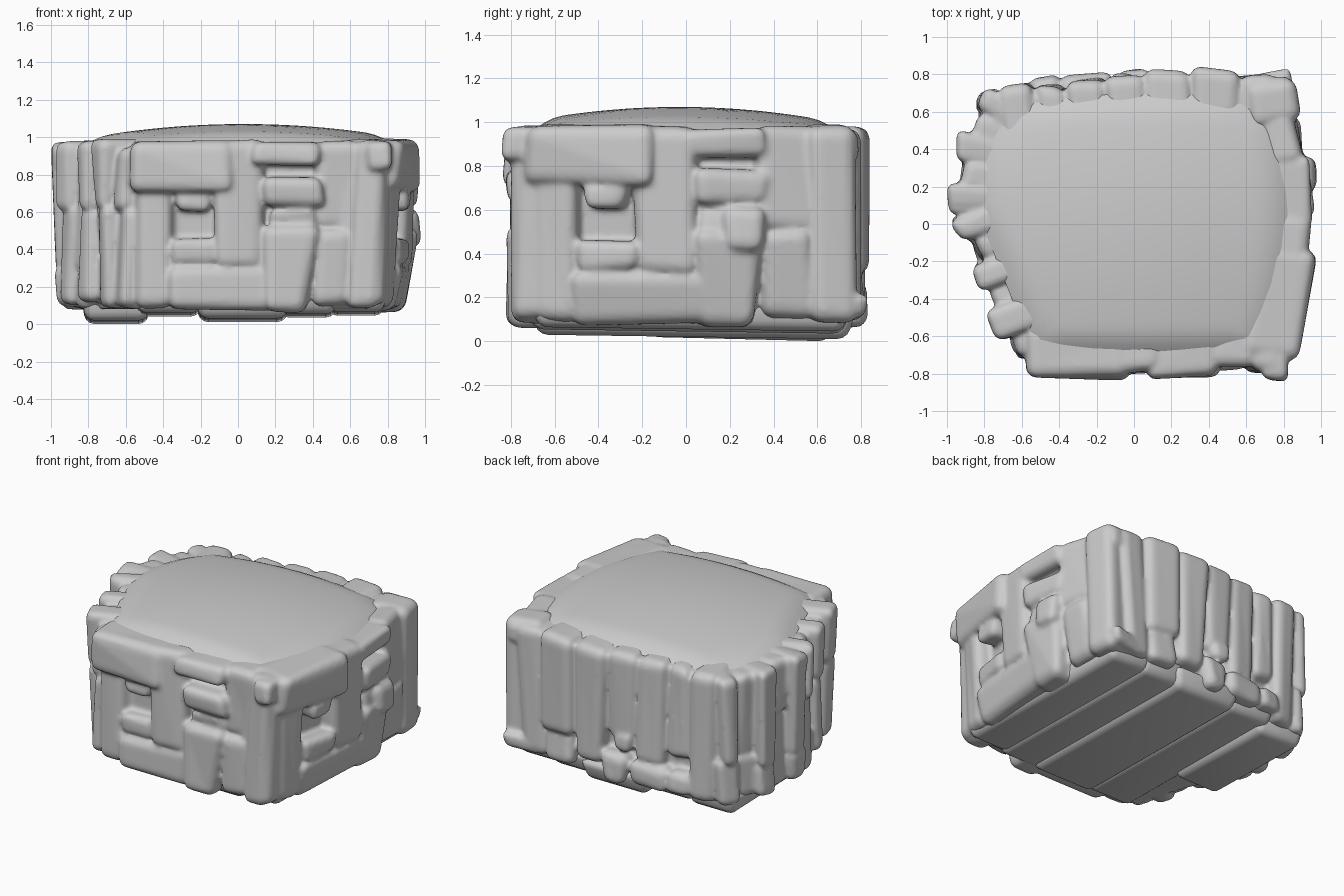
import bpy, bmesh, math, random
from mathutils import Vector, Matrix

if "Cube" in bpy.data.objects:
    bpy.data.objects.remove(bpy.data.objects["Cube"])

random.seed(7)
UP = Vector((0, 0, 1))


def finish(bm, name):
    bmesh.ops.recalc_face_normals(bm, faces=bm.faces[:])
    me = bpy.data.meshes.new(name)
    bm.to_mesh(me)
    bm.free()
    for p in me.polygons:
        p.use_smooth = True
    ob = bpy.data.objects.new(name, me)
    bpy.context.collection.objects.link(ob)
    return ob


class Wall:
    """Bowed line seen from above; blocks are laid along it."""
    def __init__(self, a, b, bulge):
        self.a, self.b = Vector((*a, 0)), Vector((*b, 0))
        self.n = (self.b - self.a).normalized().cross(UP)
        self.bulge = bulge

    def point(self, t):
        s = math.sin(math.pi * min(max(t, 0), 1))
        return self.a.lerp(self.b, t) + self.n * self.bulge * s

    def block(self, bm, t0, t1, z0, z1, out, taper=1.0):
        p0, p1 = self.point(t0), self.point(t1)
        d = (p1 - p0).normalized()
        n = UP.cross(d)          # points inward
        depth = random.uniform(.14, .24) + out
        c = (p0 + p1) / 2 + n * (depth / 2 - out) + UP * (z0 + z1) / 2
        w, h = (p1 - p0).length, z1 - z0
        part = bmesh.new()
        bmesh.ops.create_cube(part, size=1)
        rot = Matrix((d, n, UP)).transposed().to_4x4()
        for v in part.verts:
            x, y, z = v.co
            k = taper if z < 0 else 1
            co = Vector((x * w * k + random.uniform(-.02, .02),
                         y * depth + random.uniform(-.025, .025),
                         z * h + random.uniform(-.012, .012)))
            v.co = c + rot @ co
        part.normal_update()
        bmesh.ops.bevel(part, geom=part.edges[:], offset=min(.055, w * .3, h * .3),
                        segments=3, profile=.5, affect='EDGES')
        me = bpy.data.meshes.new("tmp")
        part.to_mesh(me)
        part.free()
        bm.from_mesh(me)
        bpy.data.meshes.remove(me)


front = Wall((-.57, -.70), (.78, -.70), .01)
right = Wall((.75, -.72), (.78, .73), .10)
back = Wall((.72, .71), (-.68, .67), .03)
left_back = Wall((-.70, .68), (-.86, .06), .06)
left_front = Wall((-.86, .06), (-.56, -.70), .0)
walls = [front, right, back, left_back, left_front]
outline = [w.point(i / 8) for w in walls for i in range(8)]

# Solid core, slightly narrower at the foot
rock = bmesh.new()
low = [rock.verts.new((p.x * .97, p.y * .97, .08)) for p in outline]
high = [rock.verts.new((p.x * .99, p.y * .99, .94)) for p in outline]
rock.faces.new(low[::-1])
rock.faces.new(high)
for i in range(len(outline)):
    j = (i + 1) % len(outline)
    rock.faces.new((low[i], low[j], high[j], high[i]))

# Masonry pattern shared by the front and right walls: u0, u1, z0, z1, out, taper
pattern = [
    (.00, .40, .71, .985, .12, 1), (.02, .17, .09, .78, .07, 1),
    (.18, .32, .60, .72, .08, .8), (.16, .35, .32, .46, .08, 1),
    (.14, .60, .08, .32, .09, .95), (.33, .54, .30, .985, .08, .9),
    (.48, .75, .84, .975, .10, 1), (.53, .76, .63, .79, .10, 1),
    (.54, .73, .51, .62, .07, 1), (.51, .75, .06, .52, .10, .72),
    (.73, .89, .10, .52, .07, 1), (.72, .92, .50, .98, .05, 1),
    (.87, 1.02, .09, .985, .10, 1),
]
for wall in (front, right):
    for row in pattern:
        wall.block(rock, *row)
right.block(rock, -.04, .10, .10, .97, .055)

# Broad, shallow columns on the back with a few loose stones
for row in [(-.02, .12, .10, .97, .08, .9), (.10, .30, .30, .985, .11, .9),
            (.12, .28, .10, .34, .08, 1), (.29, .47, .16, .98, .09, .85),
            (.46, .62, .36, .98, .07, 1), (.44, .58, .06, .28, .11, .8),
            (.50, .60, .30, .44, .09, 1), (.61, .78, .24, .97, .08, .85),
            (.60, .80, .09, .26, .09, 1), (.77, .89, .33, .97, .05, 1),
            (.79, .91, .10, .25, .09, 1), (.90, 1.03, .08, .97, .07, 1)]:
    back.block(rock, *row)

# Narrow upright columns on the left, broken into stones
for wall, n in ((left_back, 5), (left_front, 6)):
    for i in range(n):
        t0, t1 = i / n - .02, (i + 1) / n
        out = .12 if i % 2 == 0 else .06
        cut = random.choice((.3, .38, .62))
        wall.block(rock, t0, t1, cut - .02, random.uniform(.94, .985), out, .85)
        wall.block(rock, t0, t1, random.uniform(.08, .11), cut + .01, out * .85)

# Projecting ledge stones and corner stones
right.block(rock, .60, .74, .40, .62, .12)
right.block(rock, .93, 1.06, .10, .22, .10)
right.block(rock, .93, 1.04, .82, .97, .07)
front.block(rock, .93, 1.03, .82, .98, .14)
left_back.block(rock, .80, 1.0, .80, .96, .14)

# Right side leans in toward the foot
for v in rock.verts:
    if v.co.x > 0 and v.co.z < .45:
        v.co.x *= 1 - .07 * (.45 - v.co.z) / .4

# Fuse stones into one worn surface
rock_wall = finish(rock, "rock_wall")
m = rock_wall.modifiers.new("fuse", 'REMESH')
m.mode = 'VOXEL'
m.voxel_size = .014
m.use_smooth_shade = True
m = rock_wall.modifiers.new("wear", 'SMOOTH')
m.factor = .5
m.iterations = 5

# Low dome on top
cap = bmesh.new()
centre = Vector((.0, -.03, 0))
rings, prev = 16, None
top = cap.verts.new((centre.x, centre.y, 1.07))
for k in range(1, rings + 1):
    r = k / rings
    ring = []
    for p in outline:
        q = centre.lerp(Vector((p.x * .97, p.y * .97, 0)), r)
        ex, ey = abs(q.x - .03) / .84, abs(q.y + .03) / .74
        drop = min(1.1, ex ** 2 * .75 + ey ** 2 * .75)
        rim = .04 * max(0, (r - .8) / .2) ** 2
        ring.append(cap.verts.new((q.x, q.y, 1.07 - .10 * drop - rim)))
    for i in range(len(ring)):
        j = (i + 1) % len(ring)
        cap.faces.new((prev[i], ring[i], ring[j], prev[j]) if prev
                      else (top, ring[i], ring[j]))
    prev = ring
finish(cap, "domed_top")

# Long slabs underneath, running front to back: x0, x1, y0, y1, lowest z
for i, (x0, x1, y0, y1, z) in enumerate([
        (-.84, -.46, -.20, .68, .0), (-.56, -.18, -.74, .74, .04),
        (-.24, .29, -.72, .78, .01), (.20, .54, -.74, .76, .035),
        (.46, .80, -.72, .76, .045)]):
    bm = bmesh.new()
    bmesh.ops.create_cube(bm, size=1)
    for v in bm.verts:
        k = .86 if v.co.z < 0 else 1
        v.co = ((x0 + x1) / 2 + v.co.x * (x1 - x0) * k,
                (y0 + y1) / 2 + v.co.y * (y1 - y0) * (.94 if k < 1 else 1),
                z + (v.co.z + .5) * .14 + (.02 if v.co.y < 0 else 0))
    bm.normal_update()
    bmesh.ops.bevel(bm, geom=bm.edges[:], offset=.045, segments=3,
                    profile=.5, affect='EDGES')
    finish(bm, "base_slab_%d" % (i + 1))
